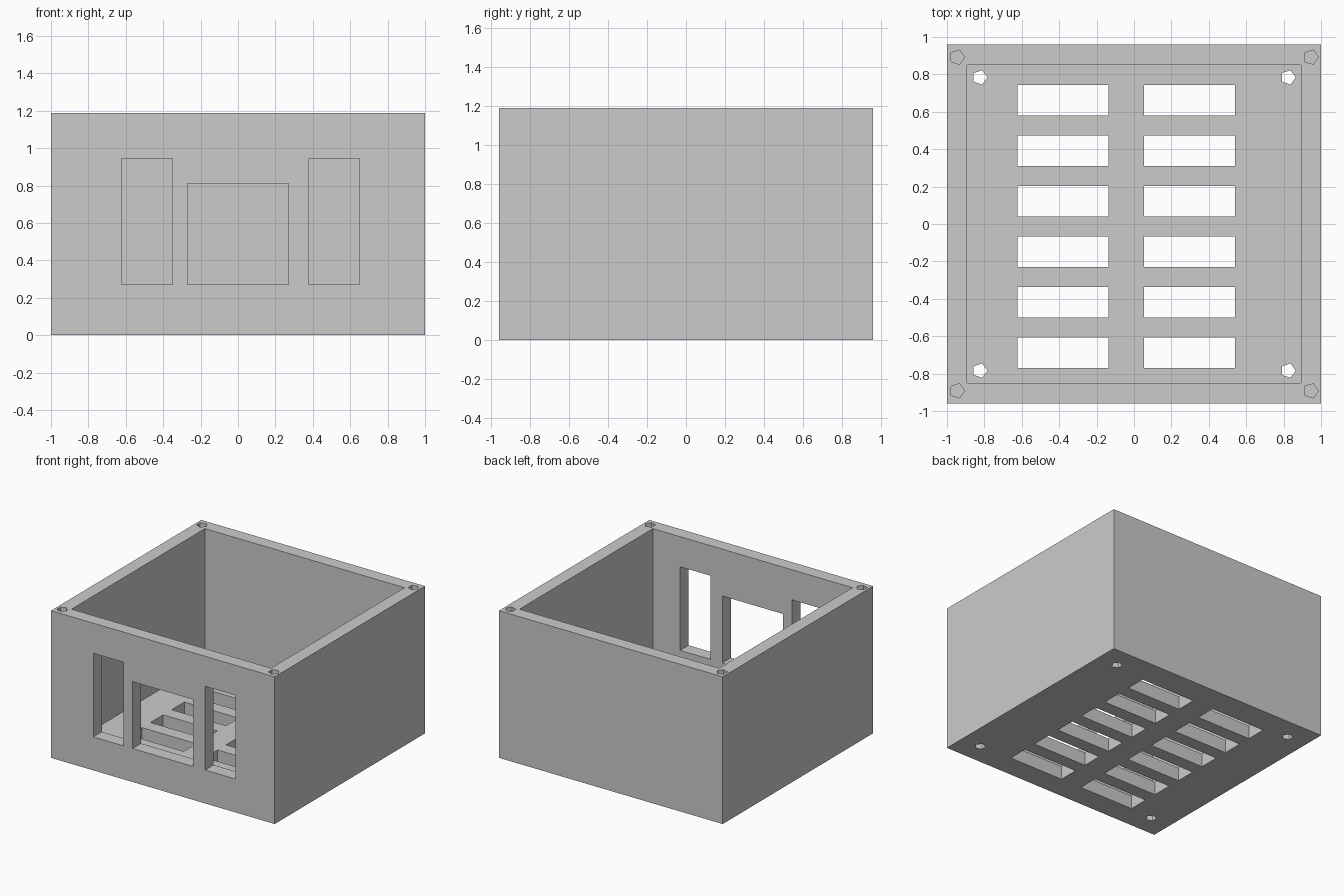
import bpy
import bmesh
from mathutils import Matrix, Vector

cube = bpy.data.objects.get("Cube")
if cube:
    bpy.data.objects.remove(cube, do_unlink=True)

# All sizes are in grid steps; 74 steps make the 2 unit width
STEP = 1 / 37
HALF_X, HALF_Y, HEIGHT, WALL = 37, 35.5, 44, 4

grey = bpy.data.materials.new("light_grey")
grey.use_nodes = True
grey.diffuse_color = (0.6, 0.6, 0.6, 1)
grey.node_tree.nodes["Principled BSDF"].inputs["Base Color"].default_value = grey.diffuse_color


def add_box(bm, low, high):
    low, high = Vector(low), Vector(high)
    place = Matrix.Translation((low + high) / 2) @ Matrix.Diagonal((high - low).to_4d())
    bmesh.ops.create_cube(bm, size=1, matrix=place)


def add_hole(bm, x, y, low, high, radius=1.5):
    # Five-sided hole with one corner pointing along +x
    ring = bmesh.ops.create_circle(bm, cap_ends=True, segments=5, radius=radius)["verts"]
    bmesh.ops.rotate(bm, verts=ring, matrix=Matrix.Rotation(-1.5707963, 3, "Z"))
    bmesh.ops.translate(bm, verts=ring, vec=(x, y, low))
    pushed = bmesh.ops.extrude_face_region(bm, geom=ring[0].link_faces[:])["geom"]
    top = [v for v in pushed if isinstance(v, bmesh.types.BMVert)]
    bmesh.ops.translate(bm, verts=top, vec=(0, 0, high - low))


def make_object(name, bm):
    bmesh.ops.scale(bm, verts=bm.verts, vec=(STEP, STEP, STEP))
    bmesh.ops.recalc_face_normals(bm, faces=bm.faces)
    mesh = bpy.data.meshes.new(name)
    bm.to_mesh(mesh)
    bm.free()
    mesh.materials.append(grey)
    obj = bpy.data.objects.new(name, mesh)
    bpy.context.collection.objects.link(obj)
    return obj


def cut(target, cutter):
    cutter.hide_render = True
    mod = target.modifiers.new(cutter.name, "BOOLEAN")
    mod.operation, mod.solver, mod.object = "DIFFERENCE", "EXACT", cutter
    bpy.context.view_layer.objects.active = target
    bpy.ops.object.modifier_apply(modifier=mod.name)
    bpy.data.objects.remove(cutter, do_unlink=True)


# Solid body
bm = bmesh.new()
add_box(bm, (-HALF_X, -HALF_Y, 0), (HALF_X, HALF_Y, HEIGHT))
body = make_object("enclosure_body", bm)

# Open-topped cavity
bm = bmesh.new()
add_box(bm, (WALL - HALF_X, WALL - HALF_Y, WALL),
        (HALF_X - WALL, HALF_Y - WALL, HEIGHT + 4))
cut(body, make_object("cavity_cutter", bm))

# Openings, all separate from each other
bm = bmesh.new()
for left, right, top in ((-23, -13, 35), (-10, 10, 30), (14, 24, 35)):  # front windows
    add_box(bm, (left, -HALF_Y - 1, 10), (right, -HALF_Y + WALL + 1, top))
for row in range(6):  # floor vents
    for left in (-23, 2):
        y = -28.5 + row * 10
        add_box(bm, (left, y, -1), (left + 18, y + 6, WALL + 1))
for sx in (-1, 1):
    for sy in (-1, 1):
        add_hole(bm, sx * 30.5, sy * 29, -1, WALL + 1)  # floor mounting holes
        add_hole(bm, sx * 35, sy * 33, HEIGHT - 10, HEIGHT + 1)  # rim screw holes
cut(body, make_object("openings_cutter", bm))
